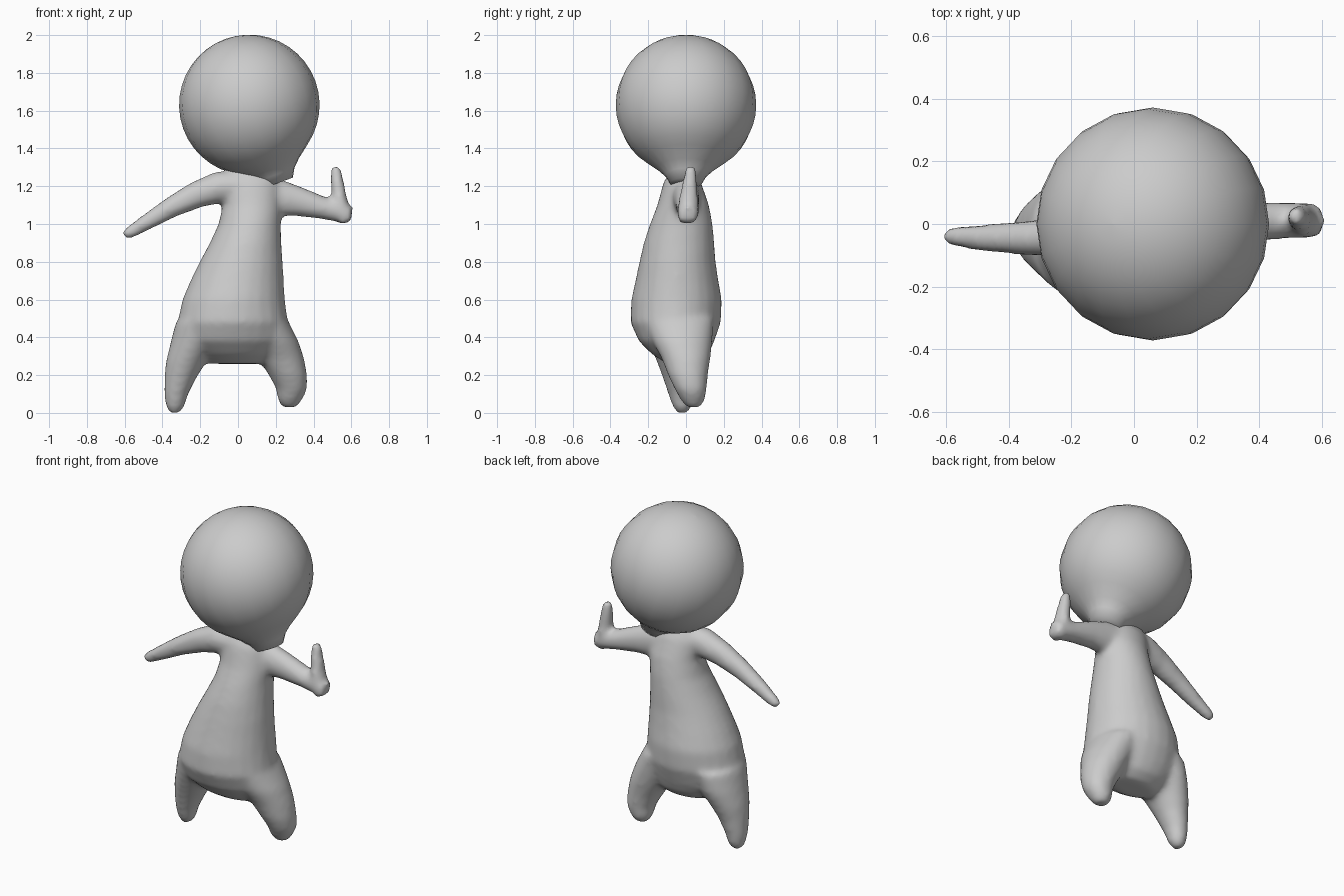
import bpy, bmesh, math
from mathutils import Vector, Matrix


def loft(bm, rings, axis=None, n=24):
    """Closed tube through elliptical rings (x, y, z, half width, half depth)."""
    pts = [Vector(r[:3]) for r in rings]
    loops = []
    for i, r in enumerate(rings):
        t = axis or (pts[min(i + 1, len(pts) - 1)] - pts[max(i - 1, 0)])
        t = Vector((t.x, 0, t.z)).normalized()
        u = t.cross(Vector((0, 1, 0)))
        loops.append([bm.verts.new(pts[i] + u * r[3] * math.cos(a) + Vector((0, r[4] * math.sin(a), 0)))
                      for a in (2 * math.pi * k / n for k in range(n))])
    for a, b in zip(loops, loops[1:]):
        for k in range(n):
            bm.faces.new((a[k], a[(k + 1) % n], b[(k + 1) % n], b[k]))
    bm.faces.new(loops[0][::-1])
    bm.faces.new(loops[-1])


def finish(bm, name):
    bmesh.ops.recalc_face_normals(bm, faces=bm.faces)
    me = bpy.data.meshes.new(name)
    bm.to_mesh(me)
    bm.free()
    ob = bpy.data.objects.new(name, me)
    bpy.context.collection.objects.link(ob)
    me.polygons.foreach_set("use_smooth", [True] * len(me.polygons))
    return ob


UP = Vector((0, 0, 1))
bm = bmesh.new()
# torso
loft(bm, [(.06, -.02, 1.30, .12, .05), (.065, -.02, 1.22, .155, .10),
          (.075, -.015, 1.1, .157, .137), (.062, -.025, 1.0, .165, .166),
          (.04, -.037, .9, .19, .187), (.017, -.045, .8, .22, .202),
          (-.005, -.048, .7, .247, .22), (-.023, -.05, .6, .272, .24),
          (-.028, -.055, .48, .292, .24), (-.025, -.05, .38, .28, .20),
          (-.01, -.03, .31, .22, .15), (0, -.02, .26, .15, .08)], UP)
# left and right legs
loft(bm, [(-.19, -.04, .48, .14, .19), (-.235, -.03, .36, .125, .16),
          (-.275, -.03, .27, .107, .125), (-.303, -.03, .19, .086, .095),
          (-.327, -.025, .1, .064, .07), (-.333, -.02, .035, .05, .052),
          (-.335, -.02, .0, .03, .03)], UP)
loft(bm, [(.13, -.04, .5, .13, .19), (.185, -.02, .38, .135, .16),
          (.228, 0, .29, .122, .13), (.265, .01, .2, .102, .106),
          (.285, .025, .125, .082, .085), (.275, .035, .07, .066, .065),
          (.272, .04, .03, .038, .038)], UP)
# hanging arm
loft(bm, [(.03, -.03, 1.2, .085, .085), (-.1, -.035, 1.195, .085, .08),
          (-.22, -.04, 1.155, .072, .066), (-.35, -.045, 1.09, .057, .055),
          (-.47, -.045, 1.018, .045, .045), (-.57, -.04, .957, .034, .034),
          (-.605, -.04, .938, .022, .022)])
# raised arm: upper arm, then forearm
loft(bm, [(.1, 0, 1.15, .10, .08), (.21, 0, 1.14, .10, .072),
          (.33, .005, 1.117, .078, .065), (.45, .01, 1.085, .06, .06),
          (.54, .012, 1.063, .054, .057), (.6, .012, 1.047, .045, .05)])
loft(bm, [(.575, .005, 1.01, .035, .05), (.548, .01, 1.07, .043, .058),
          (.535, .015, 1.15, .04, .05), (.522, .022, 1.25, .034, .036),
          (.517, .025, 1.31, .023, .025)])
body = finish(bm, "body")
remesh = body.modifiers.new("merge", 'REMESH')
remesh.mode = 'VOXEL'
remesh.voxel_size = .016
remesh.use_smooth_shade = True
smooth = body.modifiers.new("soften", 'SMOOTH')
smooth.factor = .5
smooth.iterations = 10

# round head with tapered neck, tilted about y
R, N = .372, 20
profile = [(R * math.sin(a), R * math.cos(a)) for a in (math.radians(d) for d in range(9, 150, 9))]
profile += [(.15, -.355), (.11, -.395), (.085, -.44)]
bm = bmesh.new()
loft(bm, [(0, 0, R, .002, .002)] + [(0, 0, h, r, r) for r, h in profile], UP, N)
bmesh.ops.transform(bm, verts=bm.verts, matrix=Matrix.Translation((.06, 0, 1.63))
                    @ Matrix.Rotation(math.radians(-20), 4, 'Y'))
finish(bm, "head")
